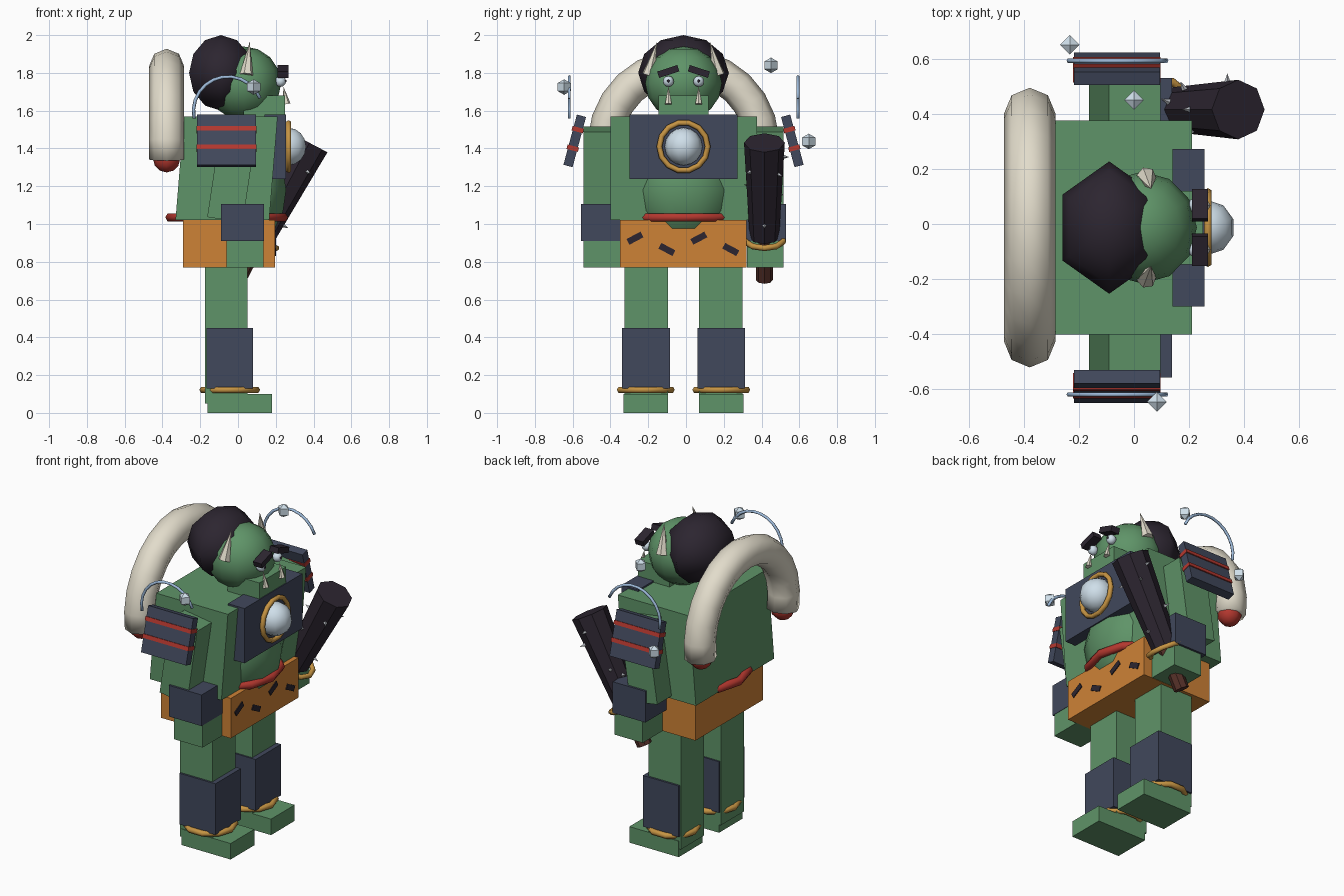
import bpy, bmesh, math
from mathutils import Vector, Matrix

if "Cube" in bpy.data.objects:
    bpy.data.objects.remove(bpy.data.objects["Cube"])

C = -0.013  # mirror line in y; the figure faces +x


def mat(name, hexcol):
    m = bpy.data.materials.new(name)
    rgb = [int(hexcol[i:i + 2], 16) / 255 for i in (0, 2, 4)]
    m.diffuse_color = [((c + 0.055) / 1.055) ** 2.4 for c in rgb] + [1]
    m.use_nodes = True
    m.node_tree.nodes["Principled BSDF"].inputs["Base Color"].default_value = m.diffuse_color
    return m


GREEN = mat("skin", "5F9468")
NAVY = mat("armour", "41485C")
DARK = mat("dark", "2C2530")
CREAM = mat("ivory", "E2DCCB")
ORANGE = mat("loincloth", "CE8236")
RED = mat("red", "B5382F")
GOLD = mat("gold", "C69443")
ICE = mat("ice", "CFDFEA")
BLUE = mat("spark", "9DBADA")
BROWN = mat("wood", "553028")
GREY = mat("steel", "B8BCC2")


def finish(name, bm, m, smooth=False):
    bmesh.ops.recalc_face_normals(bm, faces=bm.faces)
    me = bpy.data.meshes.new(name)
    bm.to_mesh(me)
    bm.free()
    me.materials.append(m)
    for p in me.polygons:
        p.use_smooth = smooth
    ob = bpy.data.objects.new(name, me)
    bpy.context.collection.objects.link(ob)
    return ob


def box(name, x, y, z, m, rot=(0, 0, 0), shear=0):
    """Box from ranges; rotated about its centre, bottom shifted by shear."""
    bm = bmesh.new()
    bmesh.ops.create_cube(bm, size=1)
    for v in bm.verts:
        v.co = Vector((v.co.x * (x[1] - x[0]), v.co.y * (y[1] - y[0]), v.co.z * (z[1] - z[0])))
        if v.co.z < 0:
            v.co.x += shear
    ob = finish(name, bm, m)
    ob.location = (sum(x) / 2, sum(y) / 2, sum(z) / 2)
    ob.rotation_euler = rot
    return ob


def ball(name, c, r, m, seg=8, rings=6, smooth=True):
    bm = bmesh.new()
    bmesh.ops.create_uvsphere(bm, u_segments=seg, v_segments=rings, radius=1)
    ob = finish(name, bm, m, smooth)
    ob.location = c
    ob.scale = r if isinstance(r, tuple) else (r, r, r)
    return ob


def cone(name, a, b, r1, r2, m, seg=6):
    a, b = Vector(a), Vector(b)
    bm = bmesh.new()
    bmesh.ops.create_cone(bm, cap_ends=True, segments=seg, radius1=r1, radius2=r2, depth=(b - a).length)
    ob = finish(name, bm, m)
    ob.location = (a + b) / 2
    ob.rotation_mode = 'QUATERNION'
    ob.rotation_quaternion = (b - a).to_track_quat('Z', 'Y')
    return ob


def tube(name, path, axis, r, m, sides=6, closed=False):
    """Sweep a round section along a planar path whose plane normal is axis."""
    bm = bmesh.new()
    n, axis, loops = len(path), Vector(axis), []
    path = [Vector(p) for p in path]
    for i, p in enumerate(path):
        nxt = path[(i + 1) % n] if closed or i < n - 1 else p
        prv = path[i - 1] if closed or i else p
        side = (nxt - prv).normalized().cross(axis)
        loops.append([bm.verts.new(p + r * (math.cos(t) * side + math.sin(t) * axis))
                      for t in (2 * math.pi * k / sides for k in range(sides))])
    for i in range(n if closed else n - 1):
        A, B = loops[i], loops[(i + 1) % n]
        for k in range(sides):
            bm.faces.new((A[k], A[(k + 1) % sides], B[(k + 1) % sides], B[k]))
    if not closed:
        bm.faces.new(loops[0])
        bm.faces.new(loops[-1])
    return finish(name, bm, m, True)


def arc(c, u, v, r, a0, a1, n, closed=False):
    c, u, v = Vector(c), Vector(u), Vector(v)
    k = n if closed else n - 1
    angs = [math.radians(a0 + (a1 - a0) * i / k) for i in range(n)]
    return [c + r * (math.cos(t) * u + math.sin(t) * v) for t in angs]


X, Y, Z = Vector((1, 0, 0)), Vector((0, 1, 0)), Vector((0, 0, 1))

# Torso, belly, loincloth and rope belt
box("torso", (-0.286, 0.21), (-0.4, 0.375), (1.02, 1.57), GREEN, shear=-0.045)
ball("belly", (0.05, C, 1.18), (0.215, 0.27, 0.29), GREEN, 10, 8)
box("loincloth", (-0.29, 0.195), (-0.35, 0.32), (0.77, 1.02), ORANGE)
tube("rope_belt", arc((-0.06, C, 1.035), X, Y, 0.3, 0, 360, 12, True), Z, 0.025, RED, closed=True)
for i in range(4):
    y, z = -0.27 + 0.169 * i, (0.925, 0.865)[i % 2]
    box("cloth_patch", (0.188, 0.2), (y - 0.042, y + 0.042), (z - 0.017, z + 0.017), DARK,
        (math.radians((28, -28)[i % 2]), 0, 0))

# Chest plate with ringed orb
box("chest_plate", (0.14, 0.255), (-0.3, 0.272), (1.237, 1.58), NAVY)
tube("chest_ring", arc((0.268, C, 1.41), Y, Z, 0.128, 0, 360, 14, True), X, 0.015, GOLD, closed=True)
ball("chest_orb", (0.265, C, 1.41), 0.1, ICE, 10, 8)

# Head and hair
ball("head", (0.03, C, 1.745), (0.198, 0.203, 0.195), GREEN, 12, 8)
box("jaw", (0.03, 0.25), (C - 0.133, C + 0.133), (1.56, 1.68), GREEN)
ball("hair", (-0.09, C, 1.8), (0.195, 0.24, 0.2), DARK, 6, 6)

# Back arch with red ends
tube("back_arch", arc((-0.378, C, 1.42), Y, Z, 0.415, -11, 191, 15), X, 0.093, CREAM, 8)

for s, tag in ((-1, "left"), (1, "right")):
    def span(a, b):
        return tuple(sorted((C + s * a, C + s * b)))

    ball(tag + "_arch_end", (-0.378, C + s * 0.405, 1.345), 0.072, RED, 8, 6)

    # Face details
    ball(tag + "_eye", (0.225, C + s * 0.08, 1.755), 0.029, ICE, 8, 6)
    ball(tag + "_pupil", (0.25, C + s * 0.08, 1.757), 0.008, DARK, 6, 4)
    box(tag + "_brow", (0.21, 0.268), span(0.025, 0.137), (1.79, 1.825), DARK,
        (math.radians(-18 * s), 0, 0))
    cone(tag + "_tusk", (0.258, C + s * 0.08, 1.635), (0.24, C + s * 0.08, 1.73), 0.02, 0, CREAM)
    cone(tag + "_horn", (0.045, C + s * 0.185, 1.79), (0.062, C + s * 0.14, 1.965), 0.036, 0, CREAM)

    # Arms
    box(tag + "_upper_arm", (-0.128, 0.062), span(0.335, 0.53), (1.02, 1.505), GREEN,
        (0, math.radians(8.5), 0))
    box(tag + "_hand", (-0.062, 0.135), span(0.335, 0.53), (0.77, 1.02), GREEN)
    box(tag + "_bracer", (-0.09, 0.137), span(0.32, 0.543), (0.91, 1.105), NAVY)

    # Shoulder pads with stripes, tilted outwards
    lean = Matrix.Rotation(math.radians(15 * s), 3, 'X')
    mid = Vector((-0.062, C + s * 0.576, 1.44))
    for part, dz, h, t, w, m in (("pad", 0, 0.275, 0.05, 0.312, NAVY), ("stripe", 0.062, 0.024, 0.062, 0.318, RED),
                                 ("stripe", -0.04, 0.024, 0.062, 0.318, RED)):
        c = mid + lean @ Vector((0, 0, dz))
        box(tag + "_shoulder_" + part, (c.x - w / 2, c.x + w / 2), (c.y - t / 2, c.y + t / 2),
            (c.z - h / 2, c.z + h / 2), m, (math.radians(15 * s), 0, 0))
    tube(tag + "_spark_arc", arc((-0.053, C + s * 0.605, 1.597), X, Z, 0.183, 22, 192, 12), Y, 0.009, BLUE)

    # Legs
    box(tag + "_leg", (-0.175, 0.05), span(0.083, 0.313), (0.05, 0.8), GREEN)
    box(tag + "_shin_guard", (-0.168, 0.08), span(0.073, 0.325), (0.13, 0.45), NAVY)
    box(tag + "_foot", (-0.162, 0.18), span(0.083, 0.317), (0, 0.1), GREEN)
    tube(tag + "_ankle_ring", arc((-0.044, C + s * 0.2, 0.122), X, Y, 0.143, 0, 360, 10, True), Z, 0.018, GOLD,
         closed=True)

# Floating sparks
for c in ((0.083, -0.645, 1.725), (0, 0.45, 1.84), (-0.233, 0.65, 1.437)):
    ball("spark_orb", c, 0.041, ICE, 4, 3, False)

# Studded club held in the right hand
base, top = Vector((0.115, 0.415, 0.93)), Vector((0.378, 0.415, 1.43))
d = (top - base).normalized()
u = d.cross(Y)
cone("club", base, top, 0.078, 0.108, DARK, 8)
cone("club_handle", base - d * 0.255, base, 0.045, 0.045, BROWN, 8)
tube("club_guard", arc(base - d * 0.01, u, Y, 0.105, 0, 360, 10, True), d, 0.016, GOLD, closed=True)
for f, a in ((0.2, 180), (0.4, 60), (0.5, 300), (0.65, 0), (0.72, 130), (0.75, 230), (0.85, 90), (0.3, 20)):
    out = math.cos(math.radians(a)) * u + math.sin(math.radians(a)) * Y
    p = base.lerp(top, f) + out * (0.066 + 0.03 * f)
    cone("club_stud", p, p + out * 0.04, 0.014, 0, GREY, 4)
